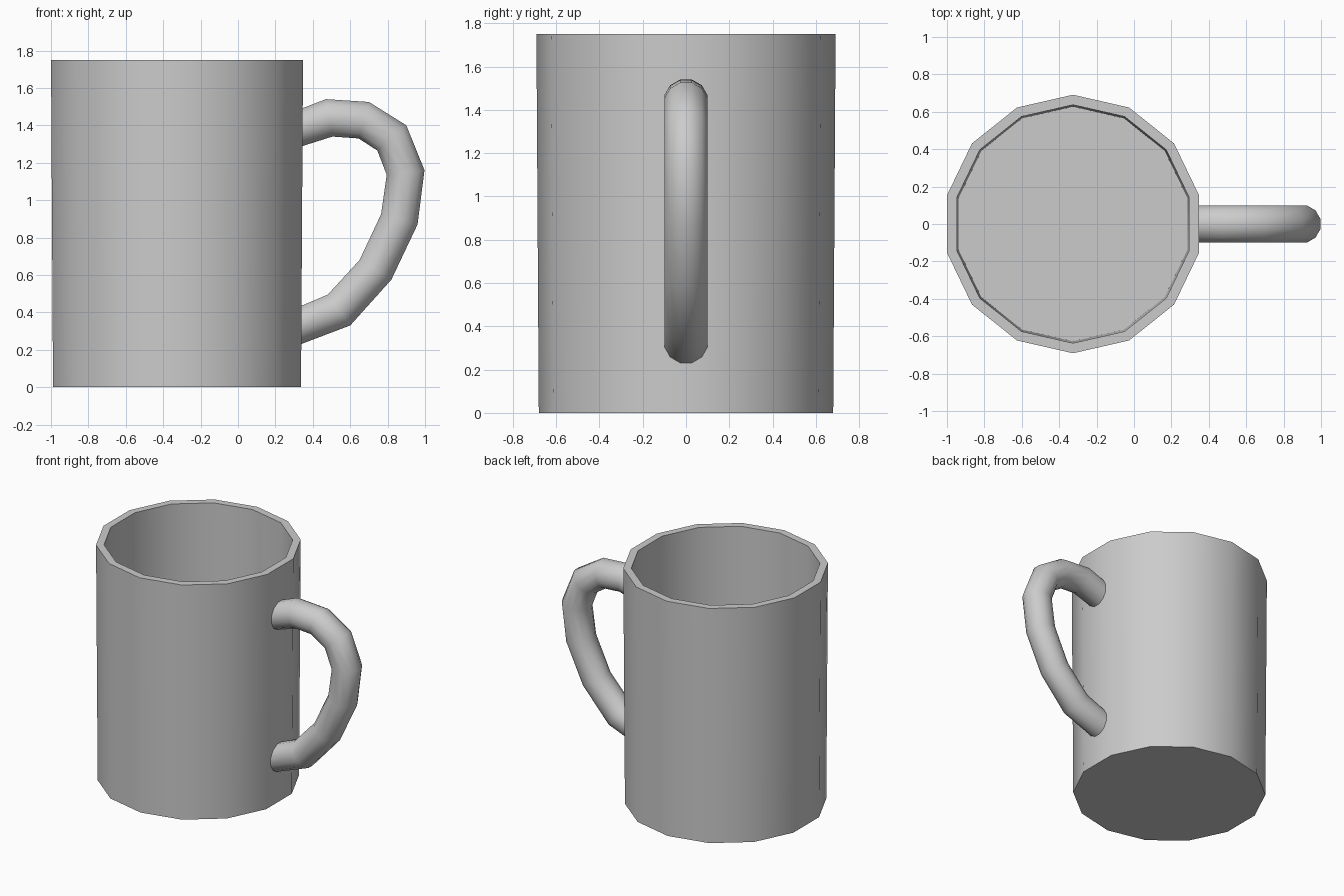
import bpy, bmesh, math
from mathutils import Vector

if "Cube" in bpy.data.objects:
    bpy.data.objects.remove(bpy.data.objects["Cube"])


def loft(name, rings, smooth_deg):
    """Skin a list of closed rings and cap both ends."""
    bm = bmesh.new()
    loops = [[bm.verts.new(p) for p in ring] for ring in rings]
    n = len(loops[0])
    for a, b in zip(loops, loops[1:]):
        for i in range(n):
            j = (i + 1) % n
            bm.faces.new((a[i], a[j], b[j], b[i]))
    bm.faces.new(loops[0][::-1])
    bm.faces.new(loops[-1])
    bmesh.ops.recalc_face_normals(bm, faces=bm.faces)
    mesh = bpy.data.meshes.new(name)
    bm.to_mesh(mesh)
    bm.free()
    obj = bpy.data.objects.new(name, mesh)
    bpy.context.collection.objects.link(obj)
    bpy.ops.object.select_all(action='DESELECT')
    obj.select_set(True)
    bpy.context.view_layer.objects.active = obj
    bpy.ops.object.shade_smooth_by_angle(angle=math.radians(smooth_deg))
    return obj


# Cup body: 14-sided hollow wall, slightly wider at the rim
CUP_X, SIDES = -0.326, 14


def cup_ring(r, z):
    angles = [math.pi / 2 + 2 * math.pi * i / SIDES for i in range(SIDES)]
    return [(CUP_X + r * math.cos(a), r * math.sin(a), z) for a in angles]


profile = [(0.68, 0), (0.691, 1.75), (0.637, 1.75), (0.627, 0.06)]
loft("cup_body", [cup_ring(r, z) for r, z in profile], 40)

# Handle: 12-sided tube, given by outer and inner edge points in the xz plane
edges = [
    ((0.315, 1.48), (0.315, 1.28)),
    ((0.47, 1.54), (0.505, 1.34)),
    ((0.70, 1.525), (0.645, 1.33)),
    ((0.90, 1.40), (0.745, 1.265)),
    ((0.997, 1.16), (0.795, 1.135)),
    ((0.96, 0.87), (0.765, 0.925)),
    ((0.82, 0.575), (0.65, 0.68)),
    ((0.60, 0.33), (0.48, 0.495)),
    ((0.315, 0.222), (0.315, 0.425)),
]


def handle_ring(outer, inner):
    o, i = Vector((outer[0], 0, outer[1])), Vector((inner[0], 0, inner[1]))
    mid, k = (o + i) / 2, 1 / math.cos(math.pi / 12)
    across, side = (o - i) / 2 * k, Vector((0, 0.1 * k, 0))
    angles = [2 * math.pi * (n + 0.5) / 12 for n in range(12)]
    return [mid + across * math.cos(a) + side * math.sin(a) for a in angles]


loft("handle", [handle_ring(o, i) for o, i in edges], 50)
